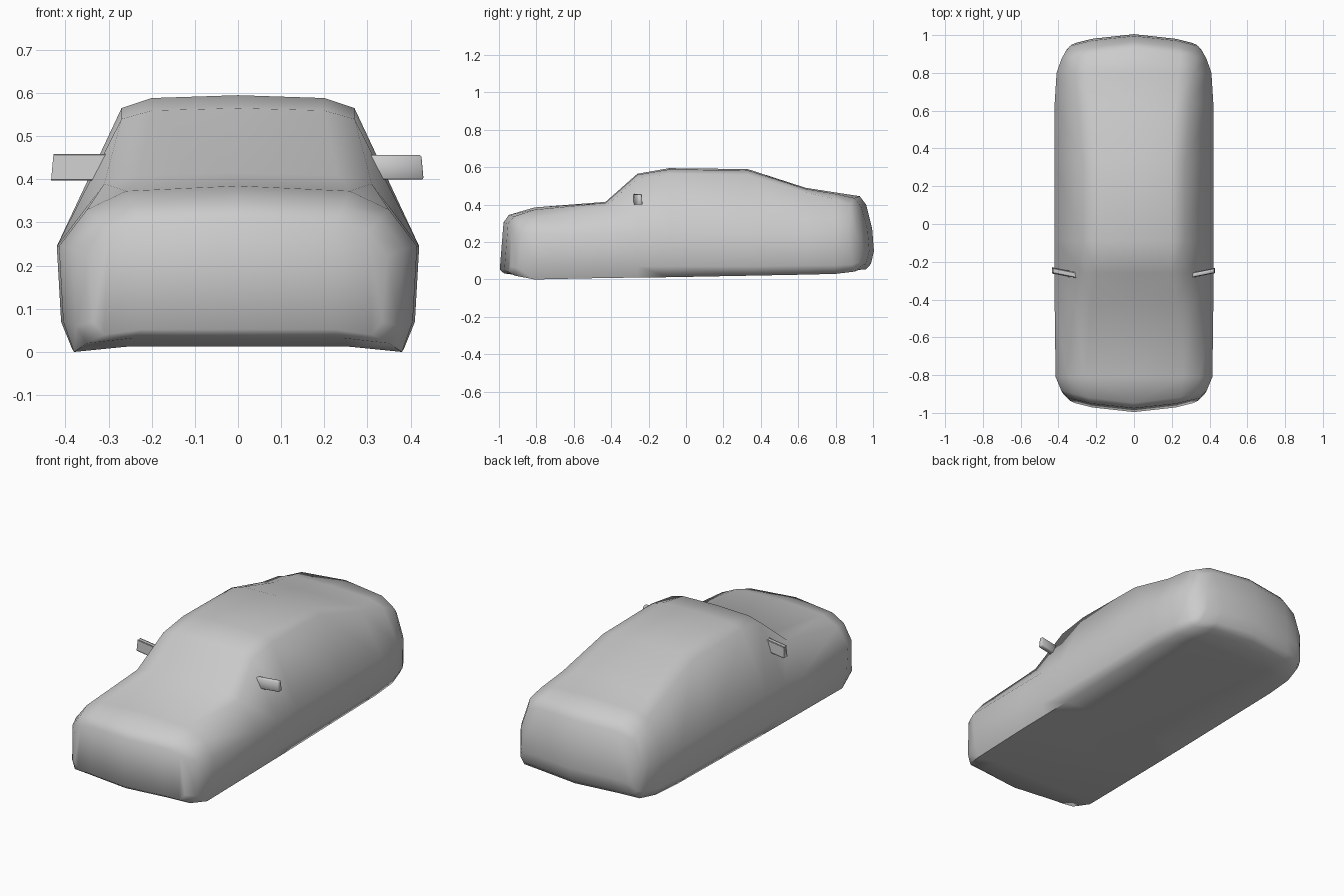
import bpy, bmesh, math

if "Cube" in bpy.data.objects:
    bpy.data.objects.remove(bpy.data.objects["Cube"])

# Body stations: y, end bend, centre top z, roof edge x/z, shoulder x/z, lower side z, bottom z
STATIONS = [
    (-1.00, 1, .305, .30, .28, .345, .22, .07, .04),
    (-.975, 1, .345, .33, .31, .385, .24, .06, .02),
    (-.81, 0, .385, .35, .33, .415, .245, .07, .00),
    (-.43, 0, .415, .31, .39, .42, .245, .07, .008),
    (-.26, 0, .565, .27, .54, .42, .245, .07, .01),
    (-.09, 0, .595, .27, .565, .42, .245, .07, .012),
    (.33, 0, .59, .27, .56, .42, .245, .07, .02),
    (.64, 0, .49, .30, .465, .42, .245, .075, .026),
    (.80, 0, .465, .32, .43, .41, .25, .075, .03),
    (.965, -1, .445, .33, .40, .385, .25, .08, .042),
    (.995, -1, .40, .32, .36, .365, .24, .09, .07),
    (1.017, -1, .27, .30, .25, .34, .22, .16, .14),
]


def half_ring(y, bend, z0, x2, z2, xs, zs, zl, zb):
    pts = [(0, z0), (.74 * x2, z0 - .22 * (z0 - z2)), (x2, z2), (xs, zs),
           (xs - .01, zl), (xs - .035, zb), (.74 * x2, zb + .012), (0, zb + .012)]
    return [(x, y + bend * (.5 * x * x + .08 * z), z) for x, z in pts]


def smooth(obj, angle):
    bpy.ops.object.select_all(action='DESELECT')
    obj.select_set(True)
    bpy.context.view_layer.objects.active = obj
    bpy.ops.object.shade_smooth_by_angle(angle=math.radians(angle))


def finish(bm, name, angle):
    bmesh.ops.recalc_face_normals(bm, faces=bm.faces)
    mesh = bpy.data.meshes.new(name)
    bm.to_mesh(mesh)
    bm.free()
    obj = bpy.data.objects.new(name, mesh)
    bpy.context.collection.objects.link(obj)
    smooth(obj, angle)
    return obj


# Body shell lofted on one side, capped at both ends, then mirrored
bm = bmesh.new()
rings = [[bm.verts.new(p) for p in half_ring(*s)] for s in STATIONS]
for a, b in zip(rings, rings[1:]):
    for i in range(len(a) - 1):
        bm.faces.new((a[i], a[i + 1], b[i + 1], b[i]))
for r in (rings[0], rings[-1]):
    bm.faces.new((r[0], r[1], r[6], r[7]))
    bm.faces.new((r[1], r[2], r[5], r[6]))
    bm.faces.new((r[2], r[3], r[4], r[5]))
geom = bm.verts[:] + bm.edges[:] + bm.faces[:]
bmesh.ops.mirror(bm, geom=geom, axis='X', merge_dist=.0005)
bmesh.ops.remove_doubles(bm, verts=bm.verts, dist=.0005)
finish(bm, "car_body", 70)

# Door mirrors: swept tapered blocks
for side, label in ((1, "right"), (-1, "left")):
    bm = bmesh.new()
    bmesh.ops.create_cube(bm, size=1)
    for v in bm.verts:
        top = v.co.z > 0
        x = v.co.x * (.128 if top else .138) + .361
        y = v.co.y * (.022 if top else .028) - .26 + .2 * (x - .361)
        v.co = (side * x, y, .428 + v.co.z * .056)
    bmesh.ops.bevel(bm, geom=bm.edges[:], offset=.003, segments=1, affect='EDGES')
    finish(bm, label + "_door_mirror", 50)
